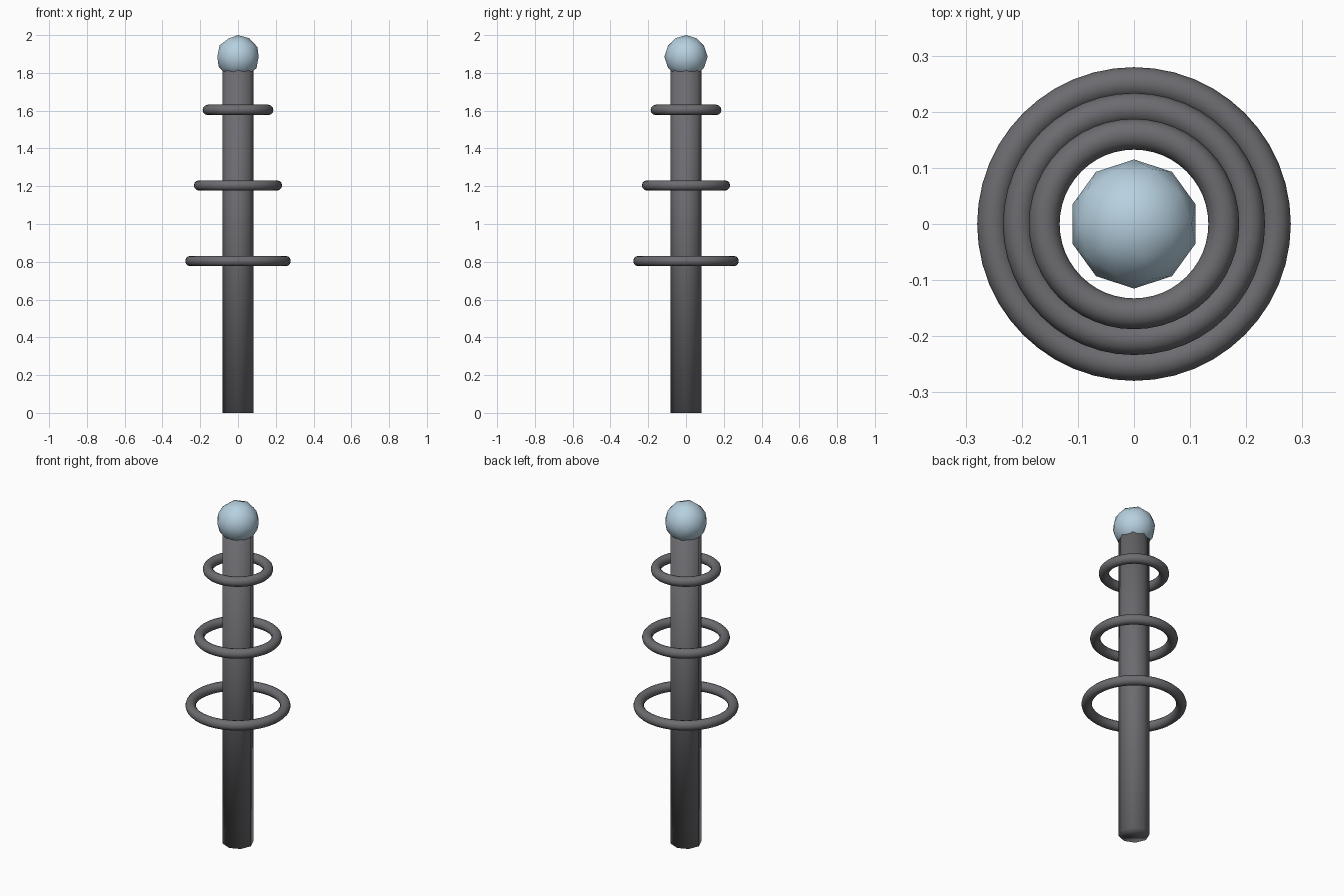
import bpy

if "Cube" in bpy.data.objects:
    bpy.data.objects.remove(bpy.data.objects["Cube"], do_unlink=True)


def make_material(name, rgb):
    mat = bpy.data.materials.new(name)
    mat.use_nodes = True
    color = (*rgb, 1)
    mat.diffuse_color = color
    mat.node_tree.nodes["Principled BSDF"].inputs["Base Color"].default_value = color
    return mat


def finish(name, mat):
    obj = bpy.context.object
    obj.name = name
    obj.data.materials.append(mat)
    bpy.ops.object.shade_smooth()
    return obj


dark_grey = make_material("dark grey metal", (0.15, 0.147, 0.16))
pale_blue = make_material("pale blue", (0.47, 0.63, 0.74))

POLE_RADIUS = 0.083
BALL_RADIUS = 0.115
BALL_HEIGHT = 2 - BALL_RADIUS

# Eight-sided pole, its top buried in the ball
bpy.ops.mesh.primitive_cylinder_add(vertices=8, radius=POLE_RADIUS, depth=BALL_HEIGHT,
                                    location=(0, 0, BALL_HEIGHT / 2))
finish("pole", dark_grey)

# Faceted ball on top
bpy.ops.mesh.primitive_ico_sphere_add(subdivisions=2, radius=BALL_RADIUS,
                                      location=(0, 0, BALL_HEIGHT))
finish("ball", pale_blue)

# Floating rings, narrowing upwards
rings = {"lower_ring": (0.252, 0.804),
         "middle_ring": (0.206, 1.204),
         "upper_ring": (0.16, 1.604)}
for name, (radius, height) in rings.items():
    bpy.ops.mesh.primitive_torus_add(major_radius=radius, minor_radius=0.0275,
                                     major_segments=48, minor_segments=12,
                                     location=(0, 0, height))
    finish(name, dark_grey)
